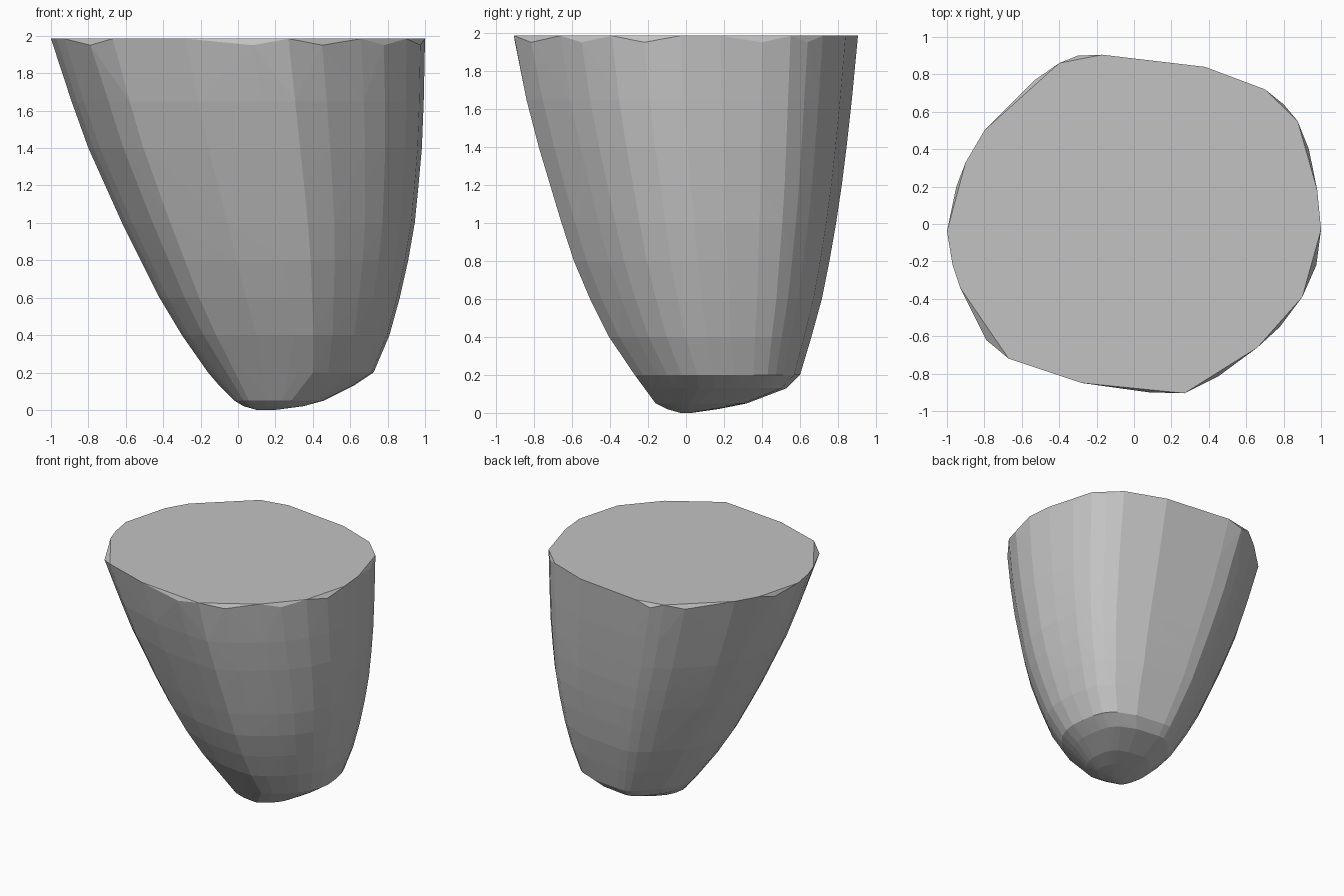
import bpy, bmesh

if "Cube" in bpy.data.objects:
    bpy.data.objects.remove(bpy.data.objects["Cube"])

# Outline of the flat top (x, y), counter-clockwise
OUTLINE = [(-1, -.04), (-.97, -.22), (-.93, -.34), (-.79, -.62), (-.67, -.72),
           (-.28, -.85), (.08, -.9), (.27, -.905), (.45, -.815), (.66, -.66),
           (.78, -.55), (.9, -.39), (.975, -.22), (1, -.03), (.98, .18),
           (.935, .4), (.875, .55), (.8, .64), (.7, .72), (.38, .84),
           (-.17, .905), (-.3, .9), (-.4, .86), (-.53, .77), (-.8, .5),
           (-.9, .33), (-.95, .2)]
CHIPPED = {3, 6, 8, 10, 12, 15, 17, 21, 23, 26}   # rim corners worn slightly lower

# Extents of the body by height: z, left, right, front, back
LEVELS = [(0, .1, .2, -.03, .03), (.02, .03, .35, -.1, .17),
          (.05, -.02, .46, -.16, .32), (.13, -.1, .62, -.215, .53),
          (.2, -.16, .725, -.27, .6), (.4, -.3, .81, -.405, .66),
          (.6, -.42, .865, -.505, .715), (.8, -.52, .91, -.59, .755),
          (1.0, -.62, .945, -.655, .79), (1.2, -.71, .965, -.715, .82),
          (1.4, -.8, .983, -.775, .845), (1.65, -.89, .993, -.84, .873),
          (1.985, -1, 1, -.905, .905)]
TOP = LEVELS[-1][0]

# Stacked sections, wrapped in a convex hull
bm = bmesh.new()
for z, left, right, front, back in LEVELS:
    for i, (u, v) in enumerate(OUTLINE):
        x = left + (right - left) * (u + 1) / 2
        y = front + (back - front) * (v + .905) / 1.81
        drop = .035 if z == TOP and i in CHIPPED else 0
        bm.verts.new((x, y, z - drop))
hull = bmesh.ops.convex_hull(bm, input=bm.verts[:])
spare = {v for v in hull["geom_interior"] + hull["geom_unused"]
         if isinstance(v, bmesh.types.BMVert) and not v.link_faces}
bmesh.ops.delete(bm, geom=list(spare), context='VERTS')
bmesh.ops.recalc_face_normals(bm, faces=bm.faces[:])

mesh = bpy.data.meshes.new("tapered_stone")
bm.to_mesh(mesh)
bm.free()
stone = bpy.data.objects.new("tapered_stone", mesh)
bpy.context.collection.objects.link(stone)

# Plain grey stone
grey = bpy.data.materials.new("stone_grey")
grey.diffuse_color = (.54, .54, .54, 1)
grey.use_nodes = True
grey.node_tree.nodes["Principled BSDF"].inputs["Base Color"].default_value = grey.diffuse_color
mesh.materials.append(grey)
